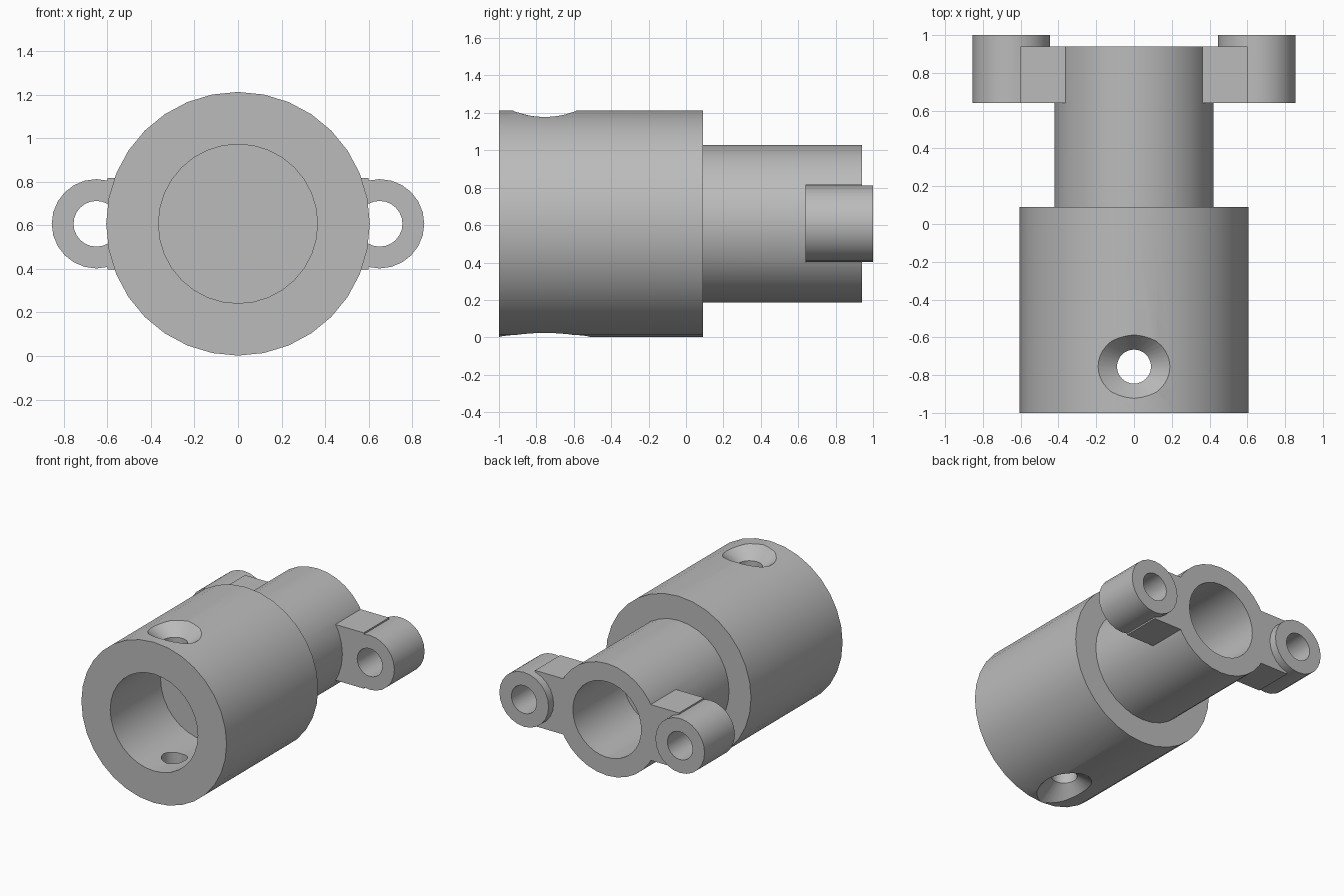
import bpy, bmesh, math
from mathutils import Matrix, Vector

cube = bpy.data.objects.get("Cube")
if cube:
    bpy.data.objects.remove(cube, do_unlink=True)

ZC = 0.607        # height of the main axis
HOLE_Y = -0.755   # position of the screw holes along the axis

grey = bpy.data.materials.new("plain grey")
grey.use_nodes = True
grey.diffuse_color = (0.5, 0.5, 0.5, 1)
grey.node_tree.nodes["Principled BSDF"].inputs["Base Color"].default_value = (0.5, 0.5, 0.5, 1)


def make_object(name, bm):
    bmesh.ops.recalc_face_normals(bm, faces=bm.faces)
    mesh = bpy.data.meshes.new(name)
    bm.to_mesh(mesh)
    bm.free()
    mesh.materials.append(grey)
    obj = bpy.data.objects.new(name, mesh)
    bpy.context.collection.objects.link(obj)
    return obj


def loft(name, rings, origin, axis, sides):
    """Solid through elliptical rings (radius_u, radius_v, distance along axis)."""
    bm = bmesh.new()
    turn = Vector((0, 0, 1)).rotation_difference(Vector(axis)).to_matrix()
    loops = []
    for ru, rv, d in rings:
        angles = [math.tau * i / sides for i in range(sides)]
        loops.append([bm.verts.new(Vector(origin) + turn @ Vector(
            (ru * math.cos(a), rv * math.sin(a), d))) for a in angles])
    for a, b in zip(loops, loops[1:]):
        for i in range(sides):
            j = (i + 1) % sides
            bm.faces.new((a[i], a[j], b[j], b[i]))
    bm.faces.new(loops[0])
    bm.faces.new(loops[-1])
    return make_object(name, bm)


def cylinder(name, r, x, y0, y1, sides):
    return loft(name, [(r, r, y0), (r, r, y1)], (x, 0, ZC), (0, 1, 0), sides)


def box(name, lo, hi):
    bm = bmesh.new()
    lo, hi = Vector(lo), Vector(hi)
    bmesh.ops.create_cube(bm, size=1, matrix=Matrix.Translation((lo + hi) / 2)
                          @ Matrix.Diagonal((*(hi - lo), 1)))
    return make_object(name, bm)


def combine(target, tool, operation):
    mod = target.modifiers.new("combine", 'BOOLEAN')
    mod.operation, mod.solver, mod.object = operation, 'EXACT', tool
    bpy.context.view_layer.objects.active = target
    bpy.ops.object.modifier_apply(modifier=mod.name)
    bpy.data.objects.remove(tool, do_unlink=True)


# Stepped tube with a blind bore at each end
profile = [(0.365, -0.4), (0.365, -1), (0.605, -1), (0.605, 0.09),
           (0.422, 0.09), (0.422, 0.94), (0.285, 0.94), (0.285, 0.34)]
body = loft("stepped_sleeve", [(r, r, y) for r, y in profile], (0, 0, ZC), (0, 1, 0), 32)

# Countersunk screw holes, top and bottom
sink = [(0.09, 0.09, 0.2), (0.09, 0.09, 0.507), (0.245, 0.17, 0.607), (0.26, 0.178, 0.63)]
for up in (1, -1):
    combine(body, loft("countersink", sink, (0, HOLE_Y, ZC), (0, 0, up), 32), 'DIFFERENCE')

# Side lugs: arm, round boss and a hole right through
for side in (1, -1):
    xs = sorted((0.32 * side, 0.6 * side))
    arm = box("lug_arm", (xs[0], 0.64, ZC - 0.21), (xs[1], 0.94, ZC + 0.21))
    combine(arm, cylinder("lug_boss", 0.205, 0.65 * side, 0.64, 1, 24), 'UNION')
    combine(arm, cylinder("lug_hole", 0.105, 0.65 * side, 0.5, 1.1, 24), 'DIFFERENCE')
    combine(body, arm, 'UNION')

# Smooth walls with sharp rims
bpy.ops.object.select_all(action='DESELECT')
body.select_set(True)
bpy.context.view_layer.objects.active = body
bpy.ops.object.shade_smooth_by_angle(angle=math.radians(30))
